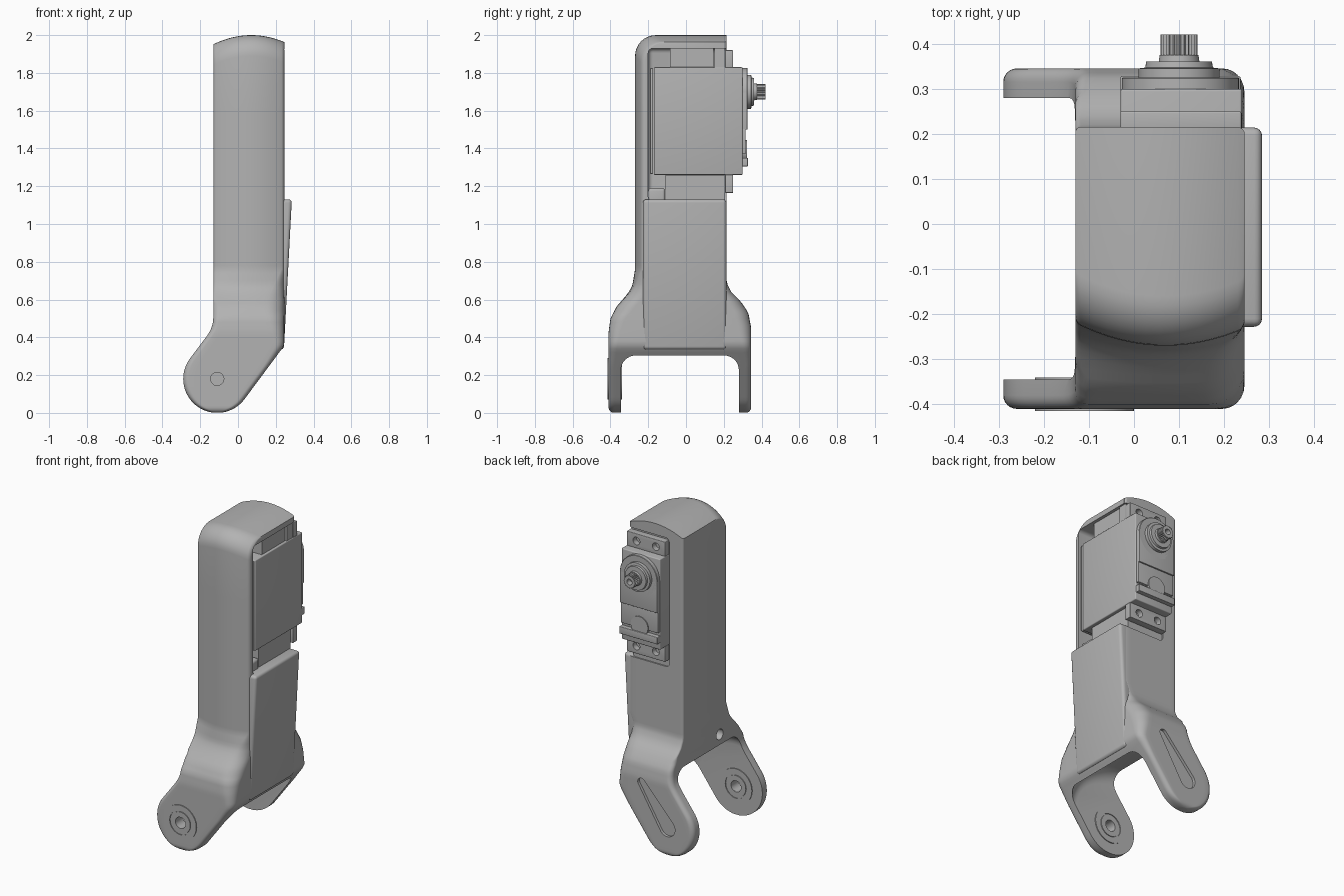
import bpy, bmesh
from math import sin, cos, pi, sqrt

cube = bpy.data.objects.get("Cube")
if cube:
    bpy.data.objects.remove(cube, do_unlink=True)

grey = bpy.data.materials.new("plain grey")
grey.use_nodes = True
grey.diffuse_color = (0.45, 0.45, 0.45, 1)
grey.node_tree.nodes["Principled BSDF"].inputs["Base Color"].default_value = grey.diffuse_color

PX, PZ, PR = -0.11, 0.18, 0.18      # pivot centre and arm end radius
SX, SZ = 0.1, 1.7                   # servo shaft centre


def finish(name, bm):
    bmesh.ops.recalc_face_normals(bm, faces=bm.faces)
    me = bpy.data.meshes.new(name)
    bm.to_mesh(me)
    bm.free()
    me.materials.append(grey)
    ob = bpy.data.objects.new(name, me)
    bpy.context.collection.objects.link(ob)
    return ob


def activate(ob):
    bpy.ops.object.select_all(action='DESELECT')
    ob.select_set(True)
    bpy.context.view_layer.objects.active = ob


def smooth(ob):
    activate(ob)
    bpy.ops.object.shade_smooth_by_angle(angle=0.6)


def box(name, x, y, z, bevel=0.0, top_x=None):
    """Box from (min, max) ranges; top_x moves the right side of the top."""
    bm = bmesh.new()
    bmesh.ops.create_cube(bm, size=1)
    for v in bm.verts:
        up = v.co.z > 0
        right = top_x if top_x and up else x[1]
        v.co = (right if v.co.x > 0 else x[0], y[v.co.y > 0], z[up])
    if bevel:
        bmesh.ops.bevel(bm, geom=bm.edges[:], offset=bevel, segments=4,
                        profile=0.5, affect='EDGES')
    ob = finish(name, bm)
    smooth(ob)
    return ob


def lathe(name, cx, cz, profile, n=48, teeth=0.0):
    """Solid turned about a y axis from (radius, y) points, capped at both ends."""
    bm = bmesh.new()
    rings = []
    for r, y in profile:
        rings.append([bm.verts.new((cx + (r - teeth * (i % 2)) * cos(2 * pi * i / n), y,
                                    cz + (r - teeth * (i % 2)) * sin(2 * pi * i / n)))
                      for i in range(n)])
    for a, b in zip(rings, rings[1:]):
        for i in range(n):
            j = (i + 1) % n
            bm.faces.new((a[i], a[j], b[j], b[i]))
    bm.faces.new(rings[0])
    bm.faces.new(rings[-1])
    ob = finish(name, bm)
    smooth(ob)
    return ob


def cut(ob, cutter):
    cutter.hide_render = True
    m = ob.modifiers.new("cut", 'BOOLEAN')
    m.operation, m.solver, m.object = 'DIFFERENCE', 'EXACT', cutter
    activate(ob)
    bpy.ops.object.modifier_apply(modifier=m.name)
    bpy.data.objects.remove(cutter, do_unlink=True)


def interp(t, pts):
    if t <= pts[0][0]:
        return pts[0][1]
    for (a, p), (b, q) in zip(pts, pts[1:]):
        if t <= b:
            return p + (q - p) * (t - a) / (b - a)
    return pts[-1][1]


# Outline rules for the shell, all as functions of height
LEFT = [(0.288, -0.254), (0.41, -0.1625), (0.44, -0.145), (0.47, -0.134), (0.51, -0.13)]
RIGHT = [(0.072, 0.034), (0.34, 0.233), (0.36, 0.243), (0.38, 0.245)]
FRONT = [(0.43, 0.41), (0.5, 0.4), (0.56, 0.37), (0.63, 0.31), (0.67, 0.285), (0.76, 0.27)]
BACK = [(0.45, 0.345), (0.53, 0.33), (0.59, 0.29), (0.64, 0.24), (0.69, 0.215)]
CORNER = [(0.25, 0.03), (0.35, 0.045), (0.55, 0.09), (0.62, 0.08), (0.76, 0.015)]
BULGE = [(0.5, 0.0), (0.76, 1.25)]


def section(z):
    half = sqrt(max(PR ** 2 - (z - PZ) ** 2, 0))
    x0 = PX - half if z < LEFT[0][0] else interp(z, LEFT)
    x1 = PX + half if z < RIGHT[0][0] else interp(z, RIGHT)
    low = 0.03 - sqrt(0.03 ** 2 - max(0.03 - z, 0) ** 2)
    high = 0.11 - sqrt(max(0.11 ** 2 - max(z - 1.89, 0) ** 2, 0))
    yf = interp(z, FRONT) - low - high
    yb = interp(z, BACK) - low
    rl = min(0.03 if z < 0.6 else 0.012, (x1 - x0) * 0.4)
    rr = min(interp(z, CORNER), (x1 - x0) * 0.4)
    arc = [i * pi / 12 for i in range(7)]
    row = [(x0 + rl * (1 - cos(t)), rl * (1 - sin(t))) for t in arc]
    a, b = x0 + rl, x1 - rr
    row += [(a + (b - a) * i / 12, 0) for i in range(1, 12)]
    row += [(x1 - rr * (1 - cos(t)), rr * (1 - sin(t))) for t in reversed(arc)]
    bow, dome = interp(z, BULGE), 1.2 * min(max((z - 1.6) / 0.29, 0), 1)
    pts = []
    for side in (1, -1):
        for x, inset in row[::side]:
            d = (x - 0.07) ** 2
            back_inset = inset if z < 0.69 else min(inset, 0.01)
            y = -yf + inset + bow * d if side == 1 else yb - back_inset
            pts.append((x, y, z - dome * d))
    return pts


# Shell: one loft from the fork tips to the domed top
heights = [PZ - (PZ - 0.001) * cos(pi * i / 28) for i in range(14)]
heights += [PZ + 0.02 * i for i in range(31)] + [1.1, 1.6]
heights += [1.89 + 0.11 * sin(pi * i / 16) for i in range(9)]
bm = bmesh.new()
rings = [[bm.verts.new(p) for p in section(z)] for z in heights]
n = len(rings[0])
for a, b in zip(rings, rings[1:]):
    for i in range(n):
        j = (i + 1) % n
        bm.faces.new((a[i], a[j], b[j], b[i]))
for cap in (rings[0], rings[-1]):
    for i in range(n // 2 - 1):
        bm.faces.new((cap[i], cap[i + 1], cap[n - 2 - i], cap[n - 1 - i]))
shell = finish("leg_shell", bm)

# Clearance between the fork arms, filleted into both of them
fillet = [(0.26 + 0.08 * sin(t), 0.08 * (1 - cos(t))) for t in [pi * i / 16 for i in range(9)]]
gap = [(r, -0.345 + d) for r, d in fillet] + [(r, 0.28 - d) for r, d in reversed(fillet)]
cut(shell, lathe("fork_gap", PX, PZ, gap, 96))

# Servo bay, pivot hole and cable hole
cut(shell, box("servo_bay", (-0.035, 0.5), (-0.2, 0.5), (1.12, 1.93), 0.025))
cut(shell, lathe("pivot_hole", PX, PZ, [(0.035, -0.5), (0.035, -0.3)], 32))
cable = lathe("cable_hole", 0, 0, [(0.033, -0.1), (0.033, 0.1)], 32)
cable.rotation_euler.z = pi / 2
cable.location = (-0.13, -0.15, 0.585)
cut(shell, cable)

# Tapered horn recess on the outside of the back arm
bm = bmesh.new()
outline = []
for along, radius, start in ((0, 0.055, pi / 2), (0.3, 0.025, -pi / 2)):
    for i in range(13):
        t = start + pi * i / 12
        u, v = along + radius * cos(t), radius * sin(t)
        outline.append((PX + 0.6 * u - 0.8 * v, PZ + 0.8 * u + 0.6 * v))
base = bm.faces.new([bm.verts.new((x, 0.327, z)) for x, z in outline])
far = bmesh.ops.extrude_face_region(bm, geom=[base])["geom"]
bmesh.ops.translate(bm, vec=(0, 0.1, 0), verts=[v for v in far if isinstance(v, bmesh.types.BMVert)])
cut(shell, finish("horn_recess", bm))
smooth(shell)


# Ringed bearing plates on both faces of the front arm
def bearing_ring(name, y, out, r0, r1):
    ob = lathe(name, PX, PZ, [(r1, y - 0.5 * out), (r1, y + out)])
    cut(ob, lathe("ring_bore", PX, PZ, [(r0, y - 0.1), (r0, y + 0.1)]))
    smooth(ob)


for side, y, out in (("outer", -0.41, -0.005), ("inner", -0.345, 0.005)):
    bearing_ring(side + "_bearing_rim", y, out, 0.075, 0.11)
    bearing_ring(side + "_bearing_hub", y, out, 0.035, 0.068)

# Sloped side cover under the servo
box("side_cover", (0.2, 0.243), (-0.228, 0.214), (0.335, 1.13), 0.018, top_x=0.285)

# Mounting blocks inside the bay
box("lower_mount", (-0.06, 0.22), (-0.11, 0.207), (1.08, 1.257))
box("lower_clip", (-0.06, 0.225), (-0.2, -0.11), (1.08, 1.19), 0.015)
box("upper_mount", (-0.06, 0.225), (-0.085, 0.145), (1.82, 1.94))
box("upper_post", (-0.06, 0.235), (0.15, 0.207), (1.82, 1.95))

# Servo case
box("servo_case", (-0.03, 0.24), (-0.17, 0.3), (1.26, 1.83), 0.006)
box("servo_back_cover", (-0.025, 0.236), (-0.19, -0.174), (1.265, 1.825), 0.005)
box("servo_ledge", (-0.03, 0.236), (0.29, 0.328), (1.305, 1.35), 0.004)
box("servo_gear_cover", (-0.027, 0.233), (0.29, 0.325), (1.5, SZ), 0.003)
box("servo_lower_cover", (-0.027, 0.233), (0.29, 0.316), (1.37, 1.51), 0.003)
lathe("servo_gear_dome", SX + 0.003, SZ - 0.003, [(0.13, 0.29), (0.13, 0.323), (0.128, 0.325)])
lathe("servo_idler_boss", SX, 1.385, [(0.06, 0.29), (0.06, 0.322)])

# Mounting tabs with screw holes
for name, z0, z1 in (("lower_tab", 1.165, 1.262), ("upper_tab", 1.828, 1.92)):
    tab = box(name, (-0.03, 0.238), (0.207, 0.25), (z0, z1), 0.004)
    for x in (0.035, 0.17):
        cut(tab, lathe("screw_hole", x, (z0 + z1) / 2, [(0.024, 0.215), (0.024, 0.3)], 24))
    smooth(tab)

# Stepped output bearing and splined shaft
lathe("output_bearing", SX, SZ, [(0.09, 0.32), (0.09, 0.345), (0.075, 0.347), (0.073, 0.36),
                                 (0.045, 0.361), (0.043, 0.375)])
shaft = lathe("output_shaft", SX, SZ, [(0.041, 0.36), (0.041, 0.42)], 48, 0.005)
cut(shaft, lathe("shaft_bore", SX, SZ, [(0.018, 0.385), (0.018, 0.5)], 24))
smooth(shaft)
